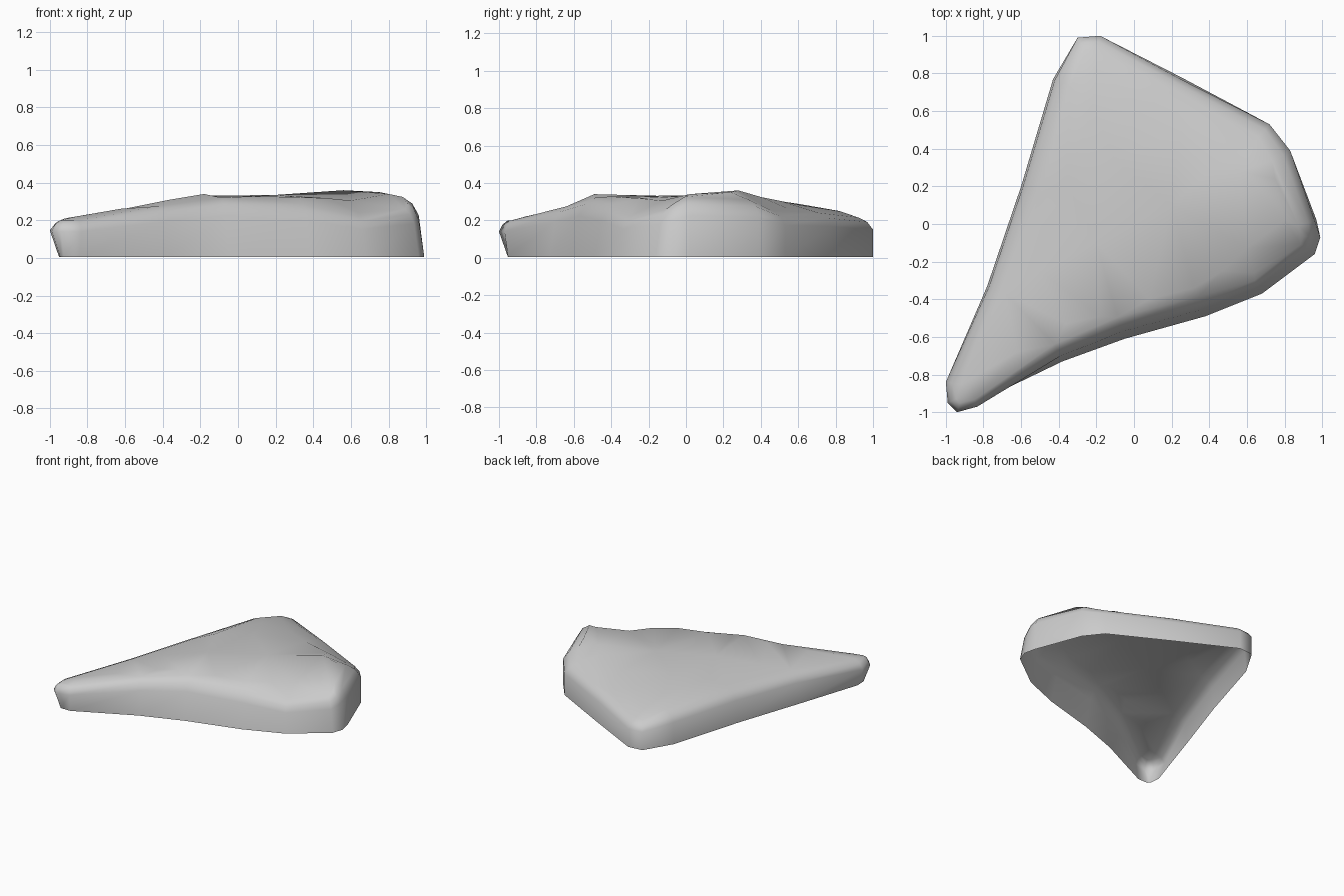
import bpy, bmesh
from mathutils import Vector
from mathutils.geometry import delaunay_2d_cdt

if "Cube" in bpy.data.objects:
    bpy.data.objects.remove(bpy.data.objects["Cube"])

# Outline clockwise from the back: x, y, rim inset, wall inset, shoulder inset, shoulder height
outline = [
    (-.30, .99, .00, .00, .08, .215), (-.18, 1.0, .00, .00, .08, .215),
    (.25, .78, .00, .01, .08, .24), (.72, .53, .00, .00, .09, .25),
    (.83, .39, .00, .00, .11, .31), (.97, .02, .00, .01, .10, .325),
    (.99, -.07, .00, .03, .09, .29), (.96, -.16, .00, .03, .09, .26),
    (.68, -.37, .00, .04, .08, .22), (.38, -.49, .00, .04, .11, .285),
    (-.05, -.61, .00, .04, .12, .32), (-.38, -.73, .00, .03, .10, .275),
    (-.83, -.98, .03, .01, .05, .20), (-.94, -1.0, .05, .00, .05, .20),
    (-.99, -.95, .05, .00, .05, .20), (-1.0, -.84, .05, .00, .08, .21),
    (-.78, -.33, .00, .01, .10, .245), (-.60, .20, .00, .01, .11, .26),
    (-.43, .77, .00, .01, .10, .25)]

# Bumps and dents across the top
crown = [
    (-.18, -.49, .34), (-.36, -.53, .31), (-.62, -.68, .262), (-.86, -.86, .22),
    (.08, -.40, .328), (.32, -.34, .323), (.47, -.25, .318), (.60, -.13, .305),
    (.64, -.26, .24), (.80, .02, .34), (.75, .24, .35), (.56, .28, .36),
    (.53, .40, .325), (.43, .54, .265), (.25, .50, .305), (.05, .62, .28),
    (-.20, .82, .25), (-.22, .62, .285), (-.36, .22, .31), (-.50, -.25, .28),
    (-.10, .34, .328), (.20, .10, .335), (-.20, -.10, .33)]


def inward(i):
    """Unit vector pointing into the outline at point i."""
    n = len(outline)
    a, b, c = (Vector(outline[(i + k) % n][:2]) for k in (-1, 0, 1))
    t = (b - a).normalized() + (c - b).normalized()
    return Vector((t.y, -t.x)).normalized()


bm = bmesh.new()

# Side wall: four stacked rings, left open underneath
rings = [[], [], [], []]
for i, (x, y, d0, d1, d2, z) in enumerate(outline):
    nrm = inward(i)
    levels = [(d0, .004), (d1, z * .70), (d1 * .6 + d2 * .4, z * .89), (d2, z)]
    for ring, (d, h) in zip(rings, levels):
        p = Vector((x, y)) + nrm * d
        ring.append(bm.verts.new((p.x, p.y, h)))
n = len(outline)
for lo, hi in zip(rings, rings[1:]):
    for i in range(n):
        j = (i + 1) % n
        bm.faces.new((lo[j], lo[i], hi[i], hi[j]))

# Top surface: triangulated between the shoulder ring and the crown points
top = rings[3] + [bm.verts.new(p) for p in crown]
edges = [(i, (i + 1) % n) for i in range(n)]
_, _, faces, orig, _, _ = delaunay_2d_cdt([v.co.xy for v in top], edges, [], 1, 1e-5)
for f in faces:
    bm.faces.new([top[orig[k][0]] for k in f])
bmesh.ops.recalc_face_normals(bm, faces=bm.faces)
if sum(f.normal.z for f in bm.faces) < 0:
    bmesh.ops.reverse_faces(bm, faces=bm.faces)

mesh = bpy.data.meshes.new("flat_rock")
bm.to_mesh(mesh)
bm.free()
mesh.shade_smooth()
rock = bpy.data.objects.new("flat_rock", mesh)
bpy.context.collection.objects.link(rock)
